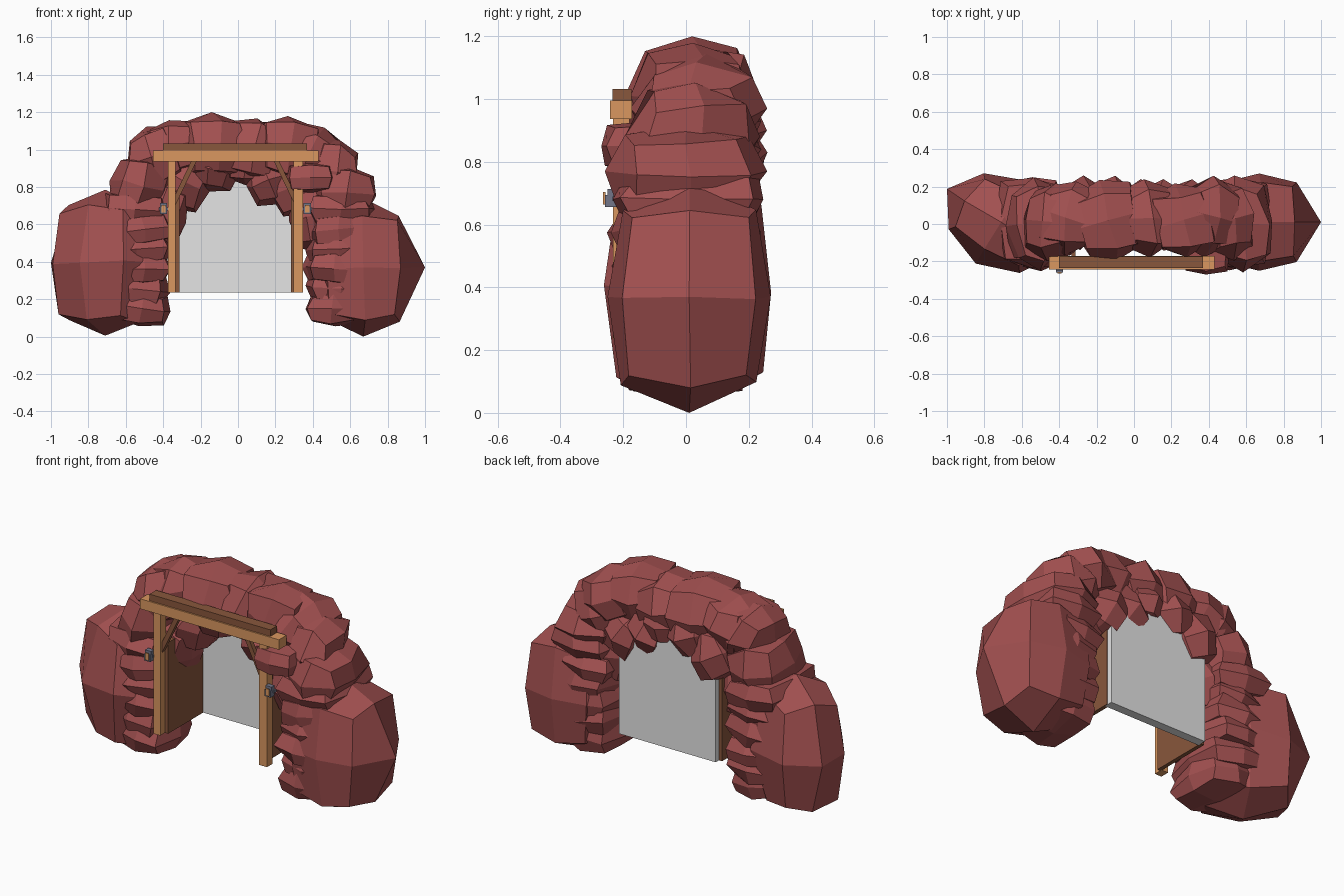
import bpy, bmesh, random
from mathutils import Matrix, Vector, Euler

random.seed(4)
if "Cube" in bpy.data.objects:
    bpy.data.objects.remove(bpy.data.objects["Cube"], do_unlink=True)


def material(name, rgb):
    m = bpy.data.materials.new(name)
    m.use_nodes = True
    m.diffuse_color = (*rgb, 1)
    m.node_tree.nodes["Principled BSDF"].inputs["Base Color"].default_value = (*rgb, 1)
    return m


ROCK = material("red_rock", (0.36, 0.08, 0.08))
WOOD = material("light_wood", (0.70, 0.31, 0.115))
DARK = material("dark_wood", (0.25, 0.095, 0.045))
GREY = material("grey_panel", (0.78, 0.78, 0.78))
METAL = material("lamp_metal", (0.17, 0.18, 0.25))


def finish(name, bm, mat):
    bmesh.ops.recalc_face_normals(bm, faces=bm.faces)
    mesh = bpy.data.meshes.new(name)
    bm.to_mesh(mesh)
    bm.free()
    mesh.materials.append(mat)
    ob = bpy.data.objects.new(name, mesh)
    bpy.context.collection.objects.link(ob)
    return ob


def box(name, lo, hi, mat):
    """Axis-aligned box between two corners."""
    lo, hi = Vector(lo), Vector(hi)
    bm = bmesh.new()
    bmesh.ops.create_cube(bm, size=1)
    for v in bm.verts:
        v.co = (lo + hi) / 2 + v.co * (hi - lo)
    return finish(name, bm, mat)


def strut(name, a, b, width, mat):
    """Square timber running from a to b."""
    a, b = Vector(a), Vector(b)
    bm = bmesh.new()
    bmesh.ops.create_cube(bm, size=1)
    turn = (b - a).to_track_quat('Z', 'Y').to_matrix().to_4x4()
    size = Matrix.Diagonal((width, width, (b - a).length, 1))
    bmesh.ops.transform(bm, matrix=Matrix.Translation((a + b) / 2) @ turn @ size, verts=bm.verts)
    return finish(name, bm, mat)


def rock(name, centre, half, tilt=0.0, yaw=0.0, rough=0.1, fullness=(0.96, 0.9, 0.98)):
    """Faceted boulder: a divided cube, partly rounded and roughened."""
    bm = bmesh.new()
    bmesh.ops.create_cube(bm, size=2)
    bmesh.ops.subdivide_edges(bm, edges=bm.edges[:], cuts=1, use_grid_fill=True)
    turn = Euler((0, tilt, yaw)).to_matrix()
    for v in bm.verts:
        axial = sum(abs(c) > 0.5 for c in v.co) == 1
        p = v.co.lerp(v.co.normalized(), 0.75)
        if not axial:
            p = Vector([c * f + random.uniform(-rough, rough) for c, f in zip(p, fullness)])
        v.co = Vector(centre) + turn @ Vector([c * h for c, h in zip(p, half)])
    return finish(name, bm, ROCK)


# Large end boulders
rock("left_end_boulder", (0.67, 0.01, 0.37), (0.33, 0.26, 0.37), rough=0.03,
     fullness=(0.77, 1.05, 0.97))
rock("right_end_boulder", (-0.71, 0.01, 0.395), (0.34, 0.26, 0.39), rough=0.03,
     yaw=-0.55, fullness=(0.85, 0.87, 1.02))

# Layered rock ledges flanking the opening
for side, label in ((1, "left"), (-1, "right")):
    for i in range(6):
        reach = 0.16 + 0.03 * (i % 2)
        rock(f"{label}_ledge_{i + 1}",
             (side * (0.36 + reach), random.uniform(-0.015, 0.015), 0.15 + 0.106 * i),
             (reach, 0.2 + 0.02 * min(i, 2), 0.095),
             tilt=random.uniform(-0.12, 0.12), yaw=random.uniform(-0.1, 0.1),
             rough=0.08, fullness=(1.05, 1.12, 1.0))

# Boulders over the top: x, y, z, half width, half depth, half height, tilt
ARCH = [
    (-0.52, 0, 0.8, 0.17, 0.25, 0.17, 0.2),
    (-0.44, 0.01, 0.96, 0.16, 0.21, 0.17, -0.3),
    (-0.34, 0.03, 1.01, 0.18, 0.2, 0.15, -0.2),
    (-0.14, 0.02, 1.01, 0.2, 0.22, 0.19, 0),
    (0.07, 0.03, 1, 0.17, 0.21, 0.17, 0.2),
    (0.25, 0.02, 1.01, 0.19, 0.2, 0.17, 0.1),
    (0.4, 0.04, 0.97, 0.17, 0.22, 0.16, 0.4),
    (0.49, 0.02, 0.88, 0.15, 0.22, 0.18, 0.3),
    (0.56, 0, 0.77, 0.18, 0.26, 0.15, 0.1),
]
for i, (x, y, z, w, d, h, tilt) in enumerate(ARCH):
    rock(f"arch_boulder_{i + 1}", (x, y, z), (w, d, h), tilt, random.uniform(-0.25, 0.25), 0.12)

# Outcrop lapping over the top of the left post
rock("post_outcrop", (0.385, -0.06, 0.85), (0.13, 0.21, 0.085), rough=0.04,
     fullness=(1.1, 1.2, 1.0))

# Smaller stones hanging into the opening: x, y, z, half width, half depth, half height, tilt
INNER = [
    (-0.41, 0, 0.65, 0.14, 0.17, 0.2, 0.3),
    (-0.28, 0.06, 0.83, 0.14, 0.2, 0.16, 0.4),
    (-0.13, 0.06, 0.9, 0.14, 0.2, 0.13, 0.3),
    (0.04, 0.06, 0.93, 0.13, 0.18, 0.12, 0),
    (0.16, 0.05, 0.84, 0.12, 0.19, 0.14, -0.3),
    (0.29, 0.05, 0.79, 0.12, 0.19, 0.15, -0.4),
    (0.39, 0, 0.64, 0.12, 0.17, 0.19, -0.2),
]
for i, (x, y, z, w, d, h, tilt) in enumerate(INNER):
    rock(f"inner_stone_{i + 1}", (x, y, z), (w, d, h), tilt, random.uniform(-0.2, 0.2), 0.1)

# Arched back panel
bm = bmesh.new()
outline = [(-0.315, 0.235), (0.3, 0.235), (0.3, 0.76), (0.2, 0.87), (-0.2, 0.87), (-0.315, 0.76)]
face = bm.faces.new([bm.verts.new((x, 0.13, z)) for x, z in outline])
ext = bmesh.ops.extrude_face_region(bm, geom=[face])
moved = [g for g in ext["geom"] if isinstance(g, bmesh.types.BMVert)]
bmesh.ops.translate(bm, vec=(0, 0.05, 0), verts=moved)
finish("back_panel", bm, GREY)

# Passage side walls
box("right_wall", (-0.335, -0.19, 0.235), (-0.313, 0.15, 0.76), DARK)
box("left_wall", (0.283, -0.19, 0.235), (0.305, 0.15, 0.76), DARK)

# Timber frame
box("right_post", (-0.375, -0.232, 0.235), (-0.333, -0.18, 0.95), WOOD)
box("left_post", (0.297, -0.232, 0.235), (0.347, -0.18, 0.95), WOOD)
box("lintel", (-0.455, -0.242, 0.937), (0.43, -0.172, 0.995), WOOD)
box("top_rail", (-0.4, -0.234, 0.995), (0.37, -0.174, 1.033), DARK)
strut("right_brace", (-0.35, -0.205, 0.7), (-0.23, -0.205, 0.95), 0.026, DARK)
strut("left_brace", (0.32, -0.205, 0.7), (0.2, -0.205, 0.95), 0.026, DARK)

# Lamps on the outer sides of the posts
for x, label in ((-0.398, "right"), (0.37, "left")):
    box(f"{label}_lamp_bracket", (x - 0.025, -0.235, 0.675), (x + 0.025, -0.215, 0.69), METAL)
    box(f"{label}_lamp_body", (x - 0.019, -0.258, 0.656), (x + 0.019, -0.222, 0.695), METAL)
    box(f"{label}_lamp_cap", (x - 0.019, -0.25, 0.695), (x + 0.019, -0.222, 0.714), METAL)
    box(f"{label}_lamp_glass", (x - 0.011, -0.264, 0.664), (x + 0.011, -0.257, 0.704), WOOD)
